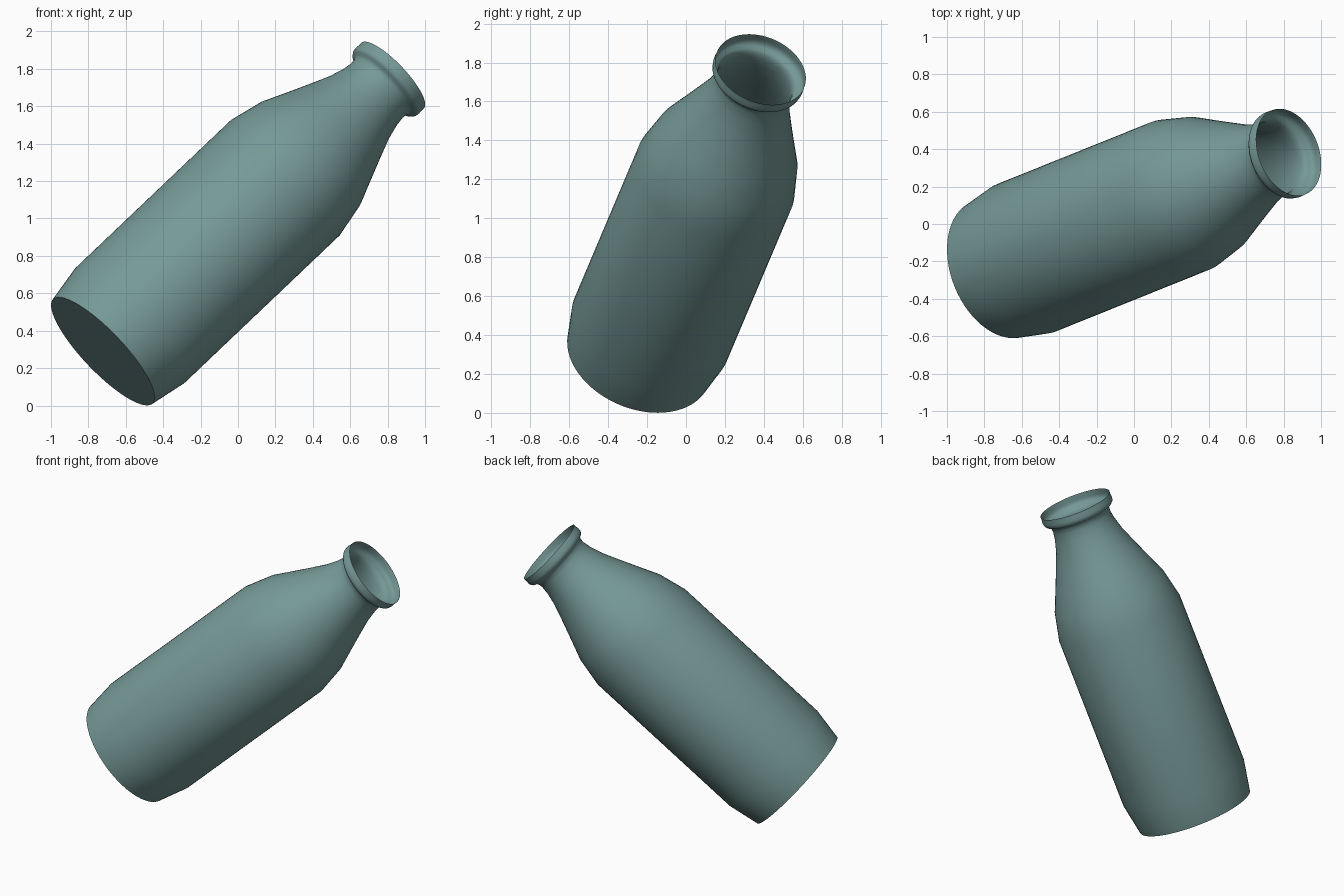
import bpy, bmesh, math
from mathutils import Vector

if "Cube" in bpy.data.objects:
    bpy.data.objects.remove(bpy.data.objects["Cube"])

# Bottle axis: centre of the base and direction to the mouth
base = Vector((-0.7225, -0.24, 0.29))
axis = Vector((0.6956, 0.2799, 0.6617)).normalized()
SEGMENTS = 64

# Outline: (radius, distance along axis), from base edge to thin open lip
profile = [(0.386, 0), (0.424, 0.212), (0.424, 1.398), (0.383, 1.59),
           (0.327, 1.725), (0.277, 1.848), (0.231, 1.965), (0.208, 2.05),
           (0.2, 2.105), (0.203, 2.135), (0.213, 2.15), (0.23, 2.157),
           (0.241, 2.17), (0.244, 2.188), (0.242, 2.205), (0.242, 2.228)]

# Revolve the outline around z
bm = bmesh.new()
rings = [[bm.verts.new((r * math.cos(2 * math.pi * i / SEGMENTS),
                        r * math.sin(2 * math.pi * i / SEGMENTS), z))
          for i in range(SEGMENTS)] for r, z in profile]
for low, high in zip(rings, rings[1:]):
    for i in range(SEGMENTS):
        j = (i + 1) % SEGMENTS
        bm.faces.new((low[i], low[j], high[j], high[i]))

# Flat bottom
bm.faces.new(list(reversed(rings[0])))

mesh = bpy.data.meshes.new("bottle")
bm.to_mesh(mesh)
bm.free()
bottle = bpy.data.objects.new("bottle", mesh)
bpy.context.collection.objects.link(bottle)

# Tilt into place
bottle.rotation_mode = 'QUATERNION'
bottle.rotation_quaternion = axis.to_track_quat('Z', 'Y')
bottle.location = base

# Smooth sides, crisp bottom edge
bpy.context.view_layer.objects.active = bottle
bottle.select_set(True)
bpy.ops.object.shade_smooth_by_angle(angle=math.radians(50))

# Dull teal glass
teal = bpy.data.materials.new("teal")
teal.diffuse_color = (0.18, 0.32, 0.31, 1)
teal.use_nodes = True
teal.node_tree.nodes["Principled BSDF"].inputs["Base Color"].default_value = teal.diffuse_color
mesh.materials.append(teal)
